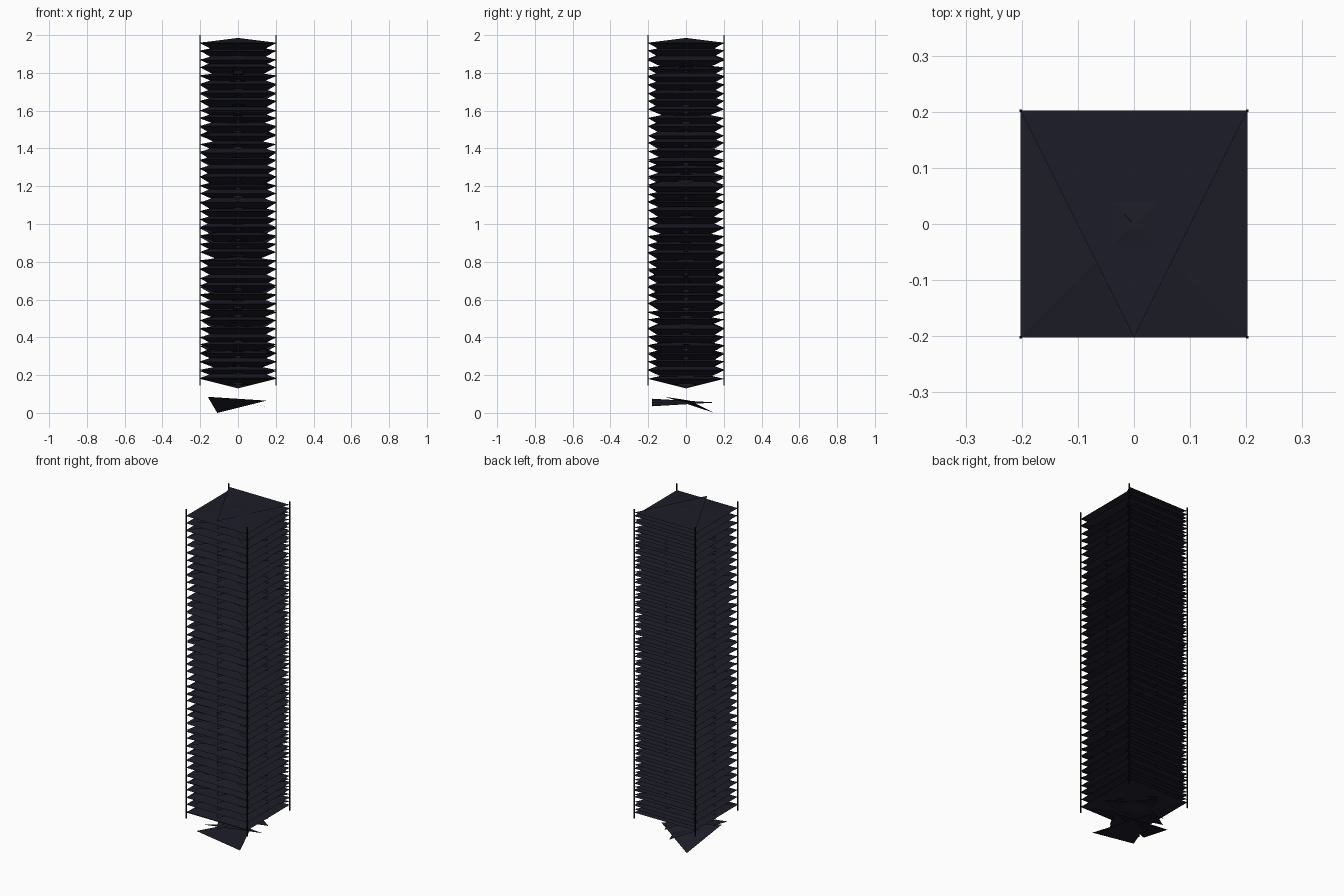
import bpy, bmesh, math, random
from mathutils import Matrix, Vector

random.seed(4)
cube = bpy.data.objects.get("Cube")
if cube:
    bpy.data.objects.remove(cube, do_unlink=True)


def make_material(name, colour):
    mat = bpy.data.materials.new(name)
    mat.use_nodes = True
    mat.diffuse_color = (*colour, 1)
    mat.node_tree.nodes["Principled BSDF"].inputs["Base Color"].default_value = (*colour, 1)
    return mat


slate = make_material("dark slate", (0.012, 0.012, 0.021))
black = make_material("near black", (0.006, 0.006, 0.008))


def finish(name, bm, mat):
    mesh = bpy.data.meshes.new(name)
    bm.to_mesh(mesh)
    bm.free()
    mesh.materials.append(mat)
    obj = bpy.data.objects.new(name, mesh)
    bpy.context.collection.objects.link(obj)
    return obj


HALF = 0.202
LEVELS = 41
LOW, HIGH = 0.18, 1.96
TOP, BOTTOM = 1.985, 0.13


def add_leaf(bm, points):
    bm.faces.new([bm.verts.new(p) for p in points])


def side_leaf(bm, quarter, z, tip_z):
    # Base edge along one side of the square, tip at the opposite side
    turn = Matrix.Rotation(quarter * math.pi / 2, 3, "Z")
    add_leaf(bm, [turn @ Vector(p) for p in
                  ((HALF, HALF, z), (-HALF, HALF, z), (0, -HALF, tip_z))])


def pyramid(name, z, apex_z):
    # Shallow four-sided cap, open at the base
    bm = bmesh.new()
    for quarter in range(4):
        turn = Matrix.Rotation(quarter * math.pi / 2, 3, "Z")
        base = [turn @ Vector((s * HALF, -HALF, z)) for s in (-1, 1)]
        if apex_z < z:
            base.reverse()
        add_leaf(bm, base + [Vector((0, 0, apex_z))])
    finish(name, bm, slate)


# Stack of leaves: every level has four drooping, four rising and one flat leaf
bm = bmesh.new()
for i in range(LEVELS):
    z = LOW + (HIGH - LOW) * i / (LEVELS - 1)
    for quarter in range(4):
        base_z = min(max(z + random.uniform(-0.005, 0.005), LOW), HIGH)
        side_leaf(bm, quarter, base_z, max(base_z - random.uniform(0.07, 0.13), BOTTOM))
        if i < LEVELS - 1:
            side_leaf(bm, quarter, base_z, min(base_z + random.uniform(0.02, 0.09), HIGH))
    side_leaf(bm, 0, z + 0.02, z + 0.02)
finish("leaf_stack", bm, slate)

# Caps closing the stack
pyramid("top_cap", HIGH, TOP)
pyramid("bottom_cap", LOW, BOTTOM)

# Loose leaves lying under the stack
bm = bmesh.new()
add_leaf(bm, [(-0.15, -0.18, 0.075), (0.14, -0.18, 0.035), (0, 0.16, 0.055)])
add_leaf(bm, [(-0.16, -0.11, 0.085), (-0.11, 0.15, 0), (0.15, 0.02, 0.065)])
finish("loose_leaves", bm, slate)

# Thin rods at the four corners
for side, x in (("right", -HALF), ("left", HALF)):
    for end, y in (("front", -HALF), ("back", HALF)):
        bm = bmesh.new()
        bmesh.ops.create_cube(bm, size=1, matrix=Matrix.Translation((x, y, 1.0725))
                              @ Matrix.Diagonal((0.005, 0.005, 1.855, 1)))
        finish(f"{end}_{side}_rod", bm, black)
